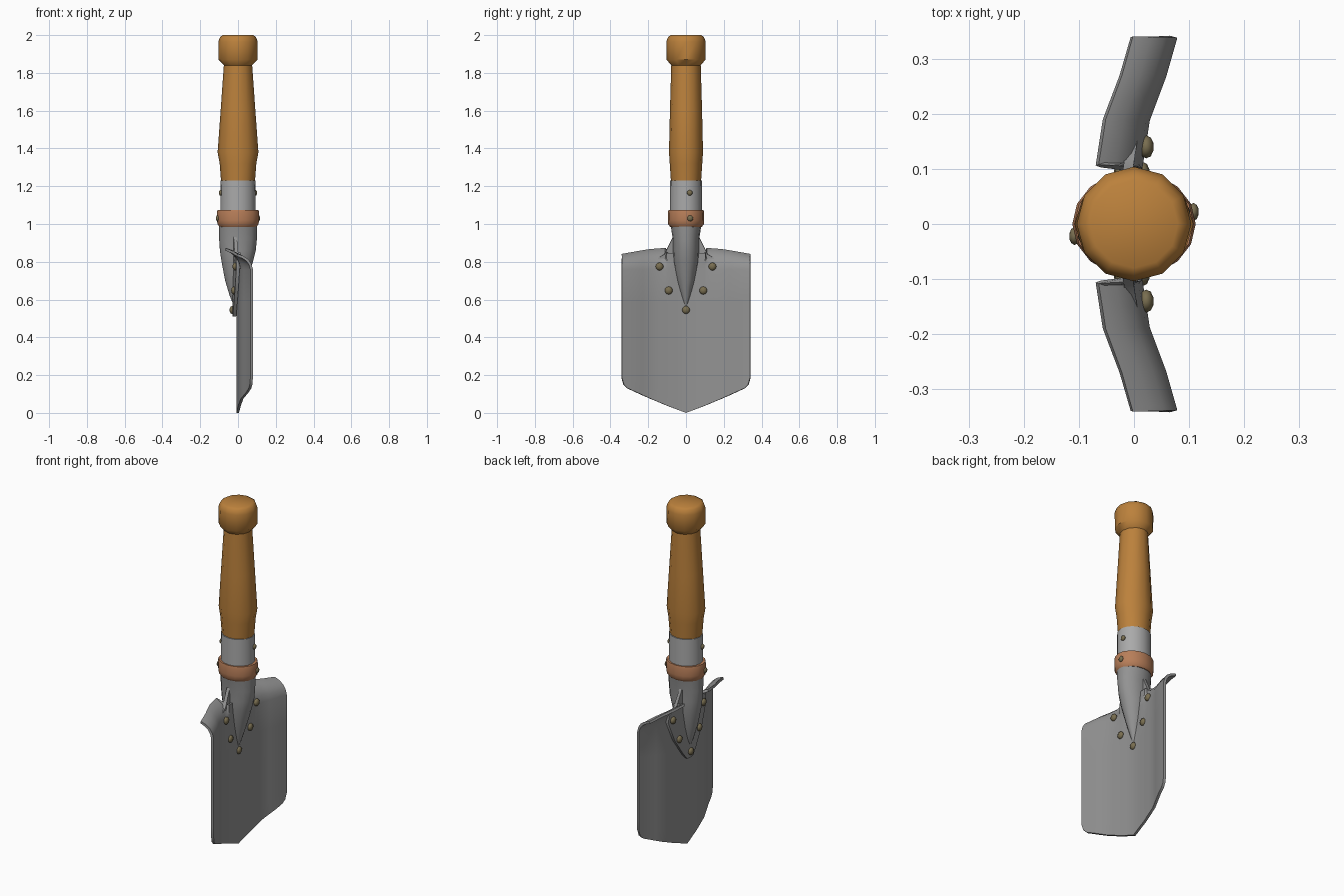
import bpy, bmesh, math

if "Cube" in bpy.data.objects:
    bpy.data.objects.remove(bpy.data.objects["Cube"])


def material(name, rgb):
    m = bpy.data.materials.new(name)
    m.diffuse_color = (*rgb, 1)
    m.use_nodes = True
    m.node_tree.nodes["Principled BSDF"].inputs["Base Color"].default_value = m.diffuse_color
    return m


WOOD = material("orange_wood", (0.50, 0.22, 0.045))
STEEL = material("grey_steel", (0.29, 0.29, 0.29))
PALE = material("pale_steel", (0.40, 0.40, 0.40))
COPPER = material("copper", (0.48, 0.21, 0.10))
BRASS = material("dull_brass", (0.19, 0.155, 0.08))


def make(name, bm, mat, angle=35, thickness=0):
    bmesh.ops.recalc_face_normals(bm, faces=bm.faces)
    me = bpy.data.meshes.new(name)
    bm.to_mesh(me)
    bm.free()
    ob = bpy.data.objects.new(name, me)
    bpy.context.collection.objects.link(ob)
    me.materials.append(mat)
    bpy.ops.object.select_all(action='DESELECT')
    ob.select_set(True)
    bpy.context.view_layer.objects.active = ob
    if thickness:
        s = ob.modifiers.new("sheet", 'SOLIDIFY')
        s.thickness = thickness
        s.offset = 0
        bpy.ops.object.modifier_apply(modifier=s.name)
    bpy.ops.object.shade_smooth_by_angle(angle=math.radians(angle))
    return ob


def loft(name, rings, mat, n=12, angle=35):
    """Elliptical rings (z, centre x, radius x, radius y) joined and capped."""
    bm = bmesh.new()
    rows = []
    for z, cx, rx, ry in rings:
        rows.append([bm.verts.new((cx + rx * math.cos(2 * math.pi * i / n),
                                   ry * math.sin(2 * math.pi * i / n), z)) for i in range(n)])
    for a, b in zip(rows, rows[1:]):
        for i in range(n):
            j = (i + 1) % n
            bm.faces.new((a[i], a[j], b[j], b[i]))
    bm.faces.new(rows[0][::-1])
    bm.faces.new(rows[-1])
    return make(name, bm, mat, angle)


def sheet(name, rows, mat, thickness):
    bm = bmesh.new()
    vs = [[bm.verts.new(p) for p in r] for r in rows]
    for a, b in zip(vs, vs[1:]):
        for i in range(len(a) - 1):
            bm.faces.new((a[i], a[i + 1], b[i + 1], b[i]))
    return make(name, bm, mat, 40, thickness)


def rivet(name, x, y, z, r, depth):
    bm = bmesh.new()
    bmesh.ops.create_uvsphere(bm, u_segments=10, v_segments=6, radius=r)
    for v in bm.verts:
        v.co = (v.co.x * depth / r + x, v.co.y + y, v.co.z + z)
    make(name, bm, BRASS, 60)


def lerp(pts, t):
    for (a, va), (b, vb) in zip(pts, pts[1:]):
        if t <= b:
            return va + (vb - va) * max(0, t - a) / (b - a)
    return pts[-1][1]


def dish(y):
    """Sideways curve of the blade: edges lean towards +x."""
    return lerp([(0, -0.002), (0.1, 0.008), (0.19, 0.022), (0.27, 0.052), (0.34, 0.072)], abs(y))


# Wooden handle with knob
loft("handle", [(1.20, 0, .085, .078), (1.23, 0, .09, .08), (1.32, 0, .097, .086),
                (1.38, 0, .108, .09), (1.60, 0, .092, .085), (1.84, 0, .075, .078),
                (1.87, 0, .103, .103), (1.965, 0, .104, .104), (1.99, 0, .095, .095),
                (2.0, 0, .08, .08)], WOOD, angle=40)

# Pale tube and copper ring
loft("tube", [(1.05, 0, .094, .086), (1.23, 0, .093, .085)], PALE, 16)
loft("ring", [(.985, 0, .098, .084), (.998, 0, .108, .094), (1.02, 0, .112, .096),
              (1.06, 0, .112, .096), (1.075, 0, .108, .093)], COPPER, 16)

# Steel socket flattening to a point on the blade
loft("socket", [(1.0, 0, .1, .082), (.92, 0, .1, .07), (.86, -.001, .095, .069),
                (.80, -.004, .083, .066), (.70, -.009, .059, .047), (.62, -.010, .034, .026),
                (.55, -.008, .008, .004)], STEEL, 16)

# Blade: dished sheet with pointed foot and rolled shoulders
half = [0.05, 0.099, 0.107, 0.15, 0.19, 0.23, 0.27, 0.31, 0.33, 0.34]
ys = [-y for y in half[::-1]] + [0] + half
foot = [(0, 0.0), (0.1, 0.038), (0.2, 0.08), (0.31, 0.13), (0.33, 0.15), (0.34, 0.185)]
rows = []
for t in (0, .1, .25, .5, .75, 1):
    rows.append([(dish(y), y, lerp(foot, abs(y)) * (1 - t) + 0.76 * t) for y in ys])
for dx, dz in ((-.007, .35), (-.022, .64), (-.045, .85), (-.066, .96), (-.076, 1)):
    row = []
    for y in ys:
        top = lerp([(.1, .868), (.2, .86), (.34, .835)], abs(y))
        roll = 1 if abs(y) > 0.1 else 0
        row.append((dish(y) + dx * roll, y, .76 + (top - .76) * dz * (1 if roll else .8)))
    rows.append(row)
sheet("blade", rows, STEEL, 0.014)

# Riveted backing plate, on the -x side
outline = [(.51, .025), (.545, .055), (.65, .125), (.77, .175), (.81, .165),
           (.84, .115), (.88, .095), (.93, .07)]
us = [i / 5 for i in range(-5, 6)]
sheet("backing_plate", [[(dish(u * w) - .019, u * w, z) for u in us] for z, w in outline],
      STEEL, 0.018)

# Blade rivets, heads on both sides
for i, (y, z) in enumerate([(0, .545), (.092, .648), (-.092, .648), (.14, .775), (-.14, .775)]):
    rivet(f"blade_rivet_front_{i}", dish(y) + .008, y, z, .021, .014)
    rivet(f"blade_rivet_back_{i}", dish(y) - .029, y, z, .021, .015)

# Tube and ring rivets
for s in (1, -1):
    rivet(f"tube_rivet_{s}", s * .092, s * .02, 1.165, .015, .010)
    rivet(f"ring_rivet_{s}", s * .108, s * .022, 1.03, .016, .010)
